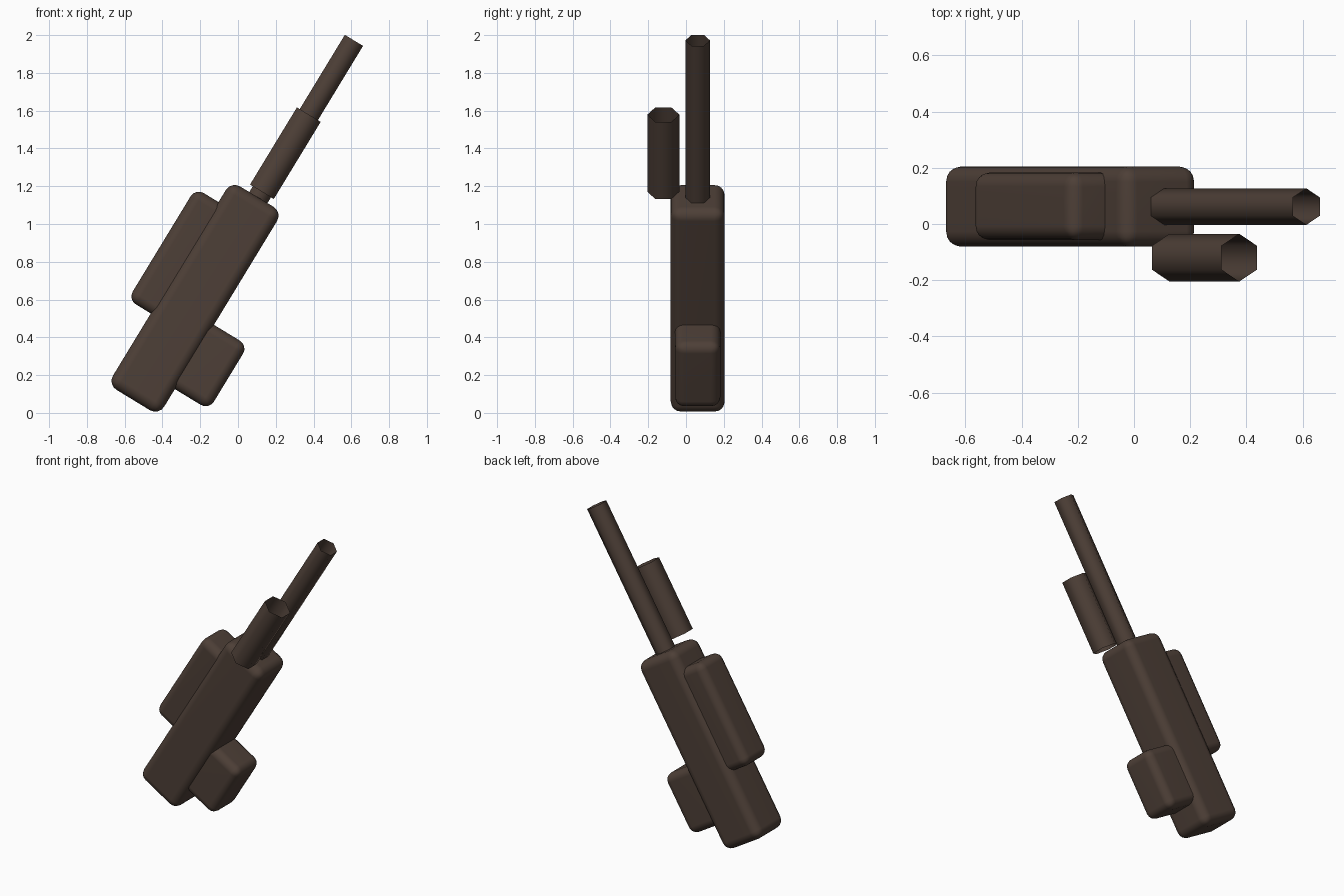
import bpy
import math

if "Cube" in bpy.data.objects:
    bpy.data.objects.remove(bpy.data.objects["Cube"])

TILT = math.radians(31.3)  # whole model leans towards +x

brown = bpy.data.materials.new("dark_brown")
brown.diffuse_color = (0.075, 0.05, 0.038, 1)
brown.use_nodes = True
brown.node_tree.nodes["Principled BSDF"].inputs["Base Color"].default_value = brown.diffuse_color


def finish(name):
    """Name and colour the active object, then lean it about the world origin."""
    ob = bpy.context.object
    ob.name = name
    ob.data.materials.append(brown)
    bpy.ops.object.transform_apply(location=True, rotation=True, scale=True)
    bpy.ops.object.shade_smooth()
    ob.rotation_euler = (0, TILT, 0)
    return ob


def rounded_box(name, x, y, z, radius):
    """Box from (min, max) ranges in the untilted frame."""
    bpy.ops.mesh.primitive_cube_add(
        size=1, location=[(r[0] + r[1]) / 2 for r in (x, y, z)])
    bpy.context.object.scale = [r[1] - r[0] for r in (x, y, z)]
    ob = finish(name)
    bevel = ob.modifiers.new("round_edges", 'BEVEL')
    bevel.width = radius
    bevel.segments = 4
    ob.modifiers.new("weighted_normals", 'WEIGHTED_NORMAL')


def open_tube(name, x, y, z, radius):
    """Six-sided tube without end caps, running along the tilted axis."""
    bpy.ops.mesh.primitive_cylinder_add(
        vertices=6, radius=radius, depth=z[1] - z[0], end_fill_type='NOTHING',
        location=(x, y, (z[0] + z[1]) / 2))
    finish(name)


# Main body with the blocks on either side
rounded_box("body", (-0.668, -0.351), (-0.081, 0.205), (-0.23, 1.03), 0.055)
rounded_box("upper_block", (-0.81, -0.58), (-0.057, 0.183), (0.21, 0.90), 0.05)
rounded_box("lower_block", (-0.42, -0.14), (-0.058, 0.182), (-0.066, 0.332), 0.05)

# Long thin tube and the short wide tube beside it
open_tube("long_tube", -0.50, 0.062, (0.98, 2.004), 0.065)
open_tube("short_tube", -0.50, -0.12, (1.066, 1.544), 0.085)
